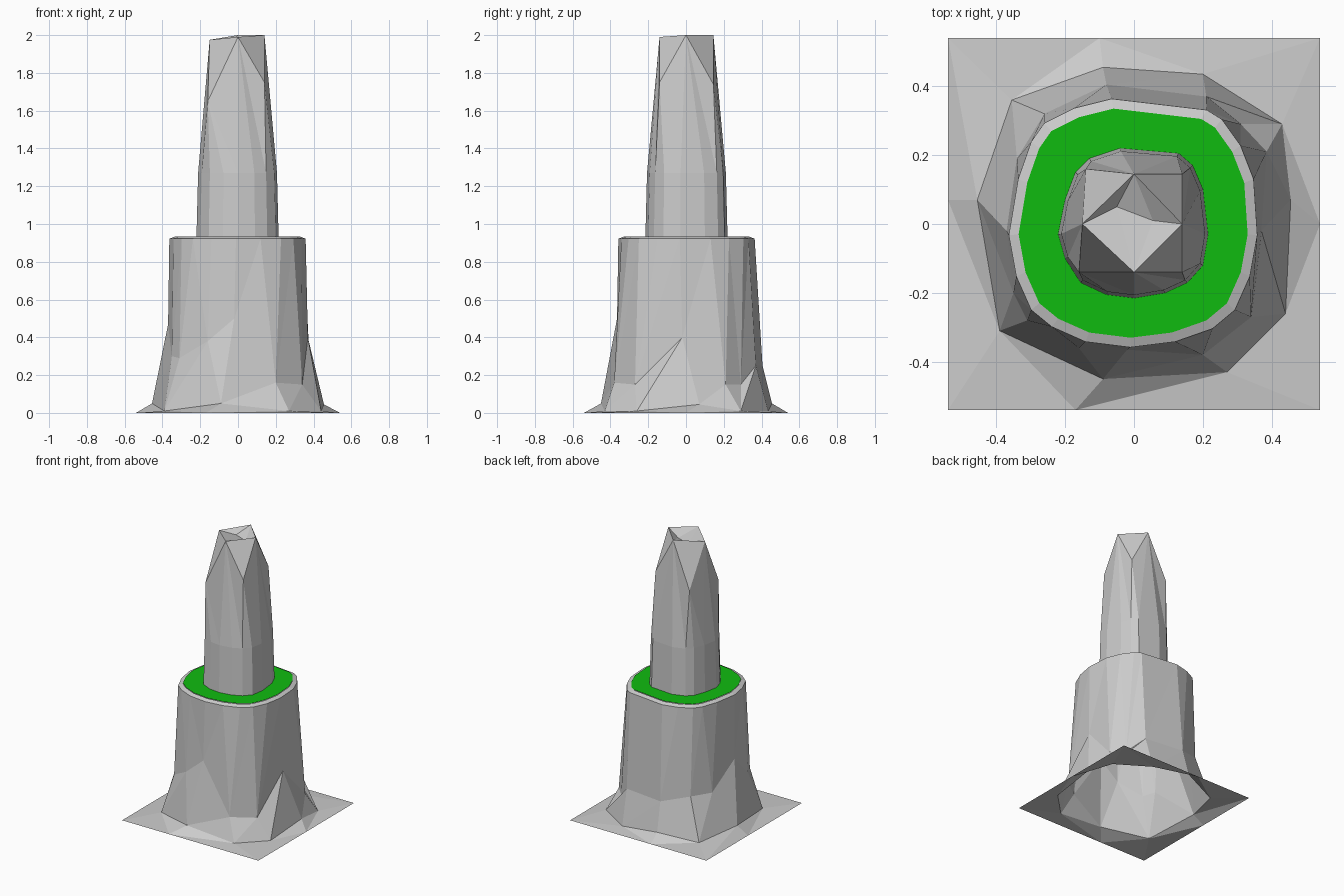
import bpy
from math import atan2, tau

if "Cube" in bpy.data.objects:
    bpy.data.objects.remove(bpy.data.objects["Cube"])


def angle(p):
    return (atan2(p[1], p[0]) + 0.25) % tau


def ring(points, z=None, s=1.0):
    """Points sorted counter-clockwise, scaled and optionally put at height z."""
    pts = [(p[0] * s, p[1] * s, p[2] if z is None else z) for p in points]
    return sorted(pts, key=angle)


def loft(name, rings, cap=None):
    """Stitch rings of any point count from bottom/outside to top/inside."""
    verts, faces, starts = [], [], []
    for r in rings:
        starts.append(len(verts))
        verts += r
    for k in range(len(rings) - 1):
        a, b = rings[k], rings[k + 1]
        sa, sb, na, nb = starts[k], starts[k + 1], len(a), len(b)
        i = j = 0
        while i < na or j < nb:
            next_a = angle(a[i + 1]) if i + 1 < na else tau + angle(a[0])
            next_b = angle(b[j + 1]) if j + 1 < nb else tau + angle(b[0])
            if j >= nb or (i < na and next_a <= next_b):
                faces.append((sa + i, sa + (i + 1) % na, sb + j % nb))
                i += 1
            else:
                faces.append((sa + i % na, sb + (j + 1) % nb, sb + j))
                j += 1
    if cap:
        extra, cap_faces = cap
        base = starts[-1]
        verts += extra
        faces += [tuple(base + n for n in f) for f in cap_faces]
    mesh = bpy.data.meshes.new(name)
    mesh.from_pydata(verts, [], faces)
    mesh.update()
    obj = bpy.data.objects.new(name, mesh)
    bpy.context.collection.objects.link(obj)
    return obj


# Ground sheet outline and the foot of the rock
square = ring([(.54, 0), (.54, .54), (-.1, .54), (-.54, .54), (-.54, .07),
               (-.54, -.54), (-.17, -.54), (.54, -.54)], 0)
foot = ring([(.455, .07, .045), (.43, .29, .01), (.2, .435, .01), (-.09, .455, .05),
             (-.355, .36, .01), (-.455, .07, .05), (-.39, -.31, .01),
             (-.09, -.45, .05), (.27, -.43, .01), (.44, -.26, .01)])
# Uneven line where the skirt meets the wall
waist = ring([(.37, -.02, .4), (.385, .21, .15), (.31, .29, .15), (.21, .37, .25),
              (-.08, .405, .25), (-.26, .32, .3), (-.34, .19, .3), (-.37, -.02, .47),
              (-.35, -.2, .3), (-.31, -.28, .29), (-.16, -.36, .38),
              (-.02, -.365, .5), (.2, -.38, .16), (.34, -.27, .15)])
# Ledge outline and pillar outline
ledge = [(.33, -.03), (.32, .12), (.285, .21), (.235, .28), (.195, .305), (-.06, .335),
         (-.16, .31), (-.24, .27), (-.275, .22), (-.31, .12), (-.335, -.03),
         (-.315, -.14), (-.275, -.23), (-.22, -.275), (-.13, -.315), (-.01, -.33),
         (.11, -.315), (.21, -.28), (.27, -.23), (.31, -.14)]
trunk = [(.215, -.03), (.2, .1), (.17, .17), (.13, .205), (-.04, .22), (-.13, .19),
         (-.17, .15), (-.2, .07), (-.22, -.03), (-.2, -.1), (-.155, -.17),
         (-.08, -.205), (0, -.215), (.09, -.2), (.155, -.17), (.2, -.12)]
# Pillar head: four high points alternating with four lower corners
head = ring([(.14, 0, 2), (.14, .145, 1.74), (0, .145, 2), (-.14, .16, 1.68),
             (-.15, 0, 1.975), (-.16, -.14, 1.65), (0, -.14, 1.99), (.14, -.14, 1.75)])

loft("ground_sheet", [square, foot])
loft("rock_base", [foot, waist, ring(ledge, .922, 1.085), ring(ledge, .933)])

grass = loft("grass_ledge", [ring(ledge, .936), ring(trunk, .936)])
green = bpy.data.materials.new("grass_green")
green.diffuse_color = (0.005, 0.5, 0.005, 1)
green.use_nodes = True
green.node_tree.nodes["Principled BSDF"].inputs["Base Color"].default_value = green.diffuse_color
grass.data.materials.append(green)

# Pillar with chamfered corners and a dented top
cap = ([(.055, .01, 1.95), (-.05, .05, 1.95)],
       [(0, 1, 2), (2, 3, 4), (4, 5, 6), (6, 7, 0),
        (0, 2, 8), (6, 0, 8), (2, 4, 9), (2, 9, 8), (4, 6, 9), (9, 6, 8)])
loft("rock_pillar", [ring(trunk, .93), ring(trunk, 1.27, .96), head], cap)
